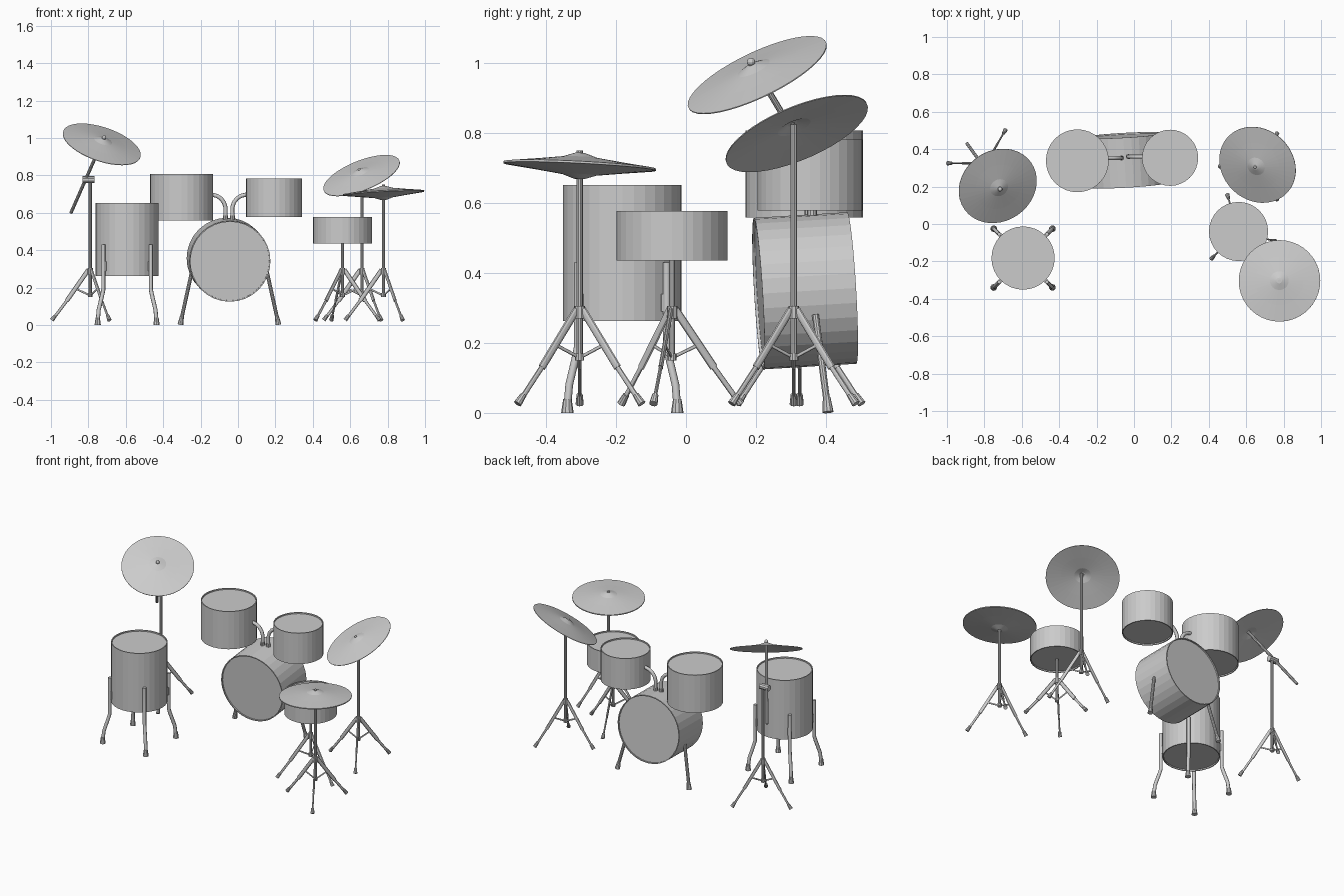
import bpy, bmesh, math
from mathutils import Vector, Matrix

if "Cube" in bpy.data.objects:
    bpy.data.objects.remove(bpy.data.objects["Cube"])

grey = bpy.data.materials.new("plain grey")
grey.use_nodes = True
grey.diffuse_color = (0.6, 0.6, 0.6, 1)
grey.node_tree.nodes["Principled BSDF"].inputs["Base Color"].default_value = (0.6, 0.6, 0.6, 1)


def finish(bm, name):
    bmesh.ops.recalc_face_normals(bm, faces=bm.faces)
    mesh = bpy.data.meshes.new(name)
    bm.to_mesh(mesh)
    bm.free()
    mesh.materials.append(grey)
    obj = bpy.data.objects.new(name, mesh)
    bpy.context.collection.objects.link(obj)
    return obj


def lathe(name, profile, base, axis=(0, 0, 1), sides=32):
    """Spin an (r, z) profile around an axis that starts at base."""
    bm = bmesh.new()
    verts = [bm.verts.new((r, 0, z)) for r, z in profile]
    edges = [bm.edges.new(pair) for pair in zip(verts, verts[1:])]
    bmesh.ops.spin(bm, geom=verts + edges, cent=(0, 0, 0), axis=(0, 0, 1),
                   angle=math.tau, steps=sides)
    bmesh.ops.remove_doubles(bm, verts=bm.verts, dist=0.0002)
    turn = Vector(axis).to_track_quat('Z', 'Y').to_matrix().to_4x4()
    bm.transform(Matrix.Translation(base) @ turn)
    return finish(bm, name)


def rod(name, a, b, r, r2=None, flat=1.0, sides=10):
    """Round or flattened bar from a to b."""
    a, b = Vector(a), Vector(b)
    d = b - a
    side = d.cross((0, 0, 1))
    side = side.normalized() if side.length > 1e-5 else Vector((1, 0, 0))
    up = side.cross(d).normalized()
    m = Matrix((side * flat, up, d.normalized())).transposed().to_4x4()
    bm = bmesh.new()
    bmesh.ops.create_cone(bm, cap_ends=True, segments=sides, radius1=r,
                          radius2=r if r2 is None else r2, depth=d.length)
    bm.transform(Matrix.Translation((a + b) / 2) @ m)
    return finish(bm, name)


def ball(name, centre, r):
    bm = bmesh.new()
    bmesh.ops.create_uvsphere(bm, u_segments=10, v_segments=6, radius=r)
    bm.transform(Matrix.Translation(centre))
    return finish(bm, name)


def tube(name, points, r):
    """Bent pipe through the given points."""
    curve = bpy.data.curves.new(name, 'CURVE')
    curve.dimensions = '3D'
    curve.bevel_depth = r
    curve.bevel_resolution = 2
    curve.use_fill_caps = True
    spline = curve.splines.new('POLY')
    spline.points.add(len(points) - 1)
    for p, co in zip(spline.points, points):
        p.co = (*co, 1)
    curve.materials.append(grey)
    obj = bpy.data.objects.new(name, curve)
    bpy.context.collection.objects.link(obj)
    return obj


def drum(name, base, r, h, axis=(0, 0, 1)):
    """Shell with both heads slightly sunk inside the rims."""
    rim, sunk = r - 0.006, 0.008
    lathe(name, [(0, sunk), (rim, sunk), (rim, 0), (r, 0), (r, h), (rim, h),
                 (rim, h - sunk), (0, h - sunk)], base, axis)


def cymbal(name, centre, normal, flip=1):
    """Thin shallow cone with a small bell."""
    top = [(0.218, 0), (0.13, 0.011), (0.05, 0.022), (0.015, 0.034), (0, 0.035)]
    under = [(r, z - 0.003) for r, z in reversed(top)]
    profile = [(r, z * flip) for r, z in top + under + top[:1]]
    obj = lathe(name, profile, centre, normal, 40)
    return obj


def tripod(name, x, y, top, angles):
    """Upright pole with three flat folding legs and braces."""
    rod(name + "_pole", (x, y, 0.15), (x, y, top), 0.009)
    rod(name + "_collar", (x, y, 0.27), (x, y, 0.305), 0.015)
    rod(name + "_brace_collar", (x, y, 0.15), (x, y, 0.17), 0.013)
    for i, deg in enumerate(angles):
        c, s = math.cos(math.radians(deg)), math.sin(math.radians(deg))

        def at(r, z):
            return (x + c * r, y + s * r, z)
        rod(f"{name}_leg_{i}", at(0.01, 0.295), at(0.125, 0.13), 0.012, flat=0.5)
        rod(f"{name}_leg_end_{i}", at(0.12, 0.137), at(0.195, 0.037), 0.008, flat=0.6)
        rod(f"{name}_foot_{i}", at(0.185, 0.052), at(0.205, 0.026), 0.009, 0.012)
        rod(f"{name}_brace_{i}", at(0.005, 0.16), at(0.08, 0.195), 0.005, flat=0.6)


# Floor tom with four bent legs
fx, fy = -0.593, -0.182
drum("floor_tom", (fx, fy, 0.262), 0.169, 0.39)
for i, (sx, sy) in enumerate([(1, 1), (1, -1), (-1, 1), (-1, -1)]):
    path = [(0.127, 0.43), (0.127, 0.19), (0.132, 0.165), (0.152, 0.08), (0.156, 0.03)]
    tube(f"floor_tom_leg_{i}", [(fx + sx * d, fy + sy * d, z) for d, z in path], 0.011)
    foot = (fx + sx * 0.157, fy + sy * 0.157)
    rod(f"floor_tom_foot_{i}", (*foot, 0), (*foot, 0.04), 0.018, 0.012)
    side = (fx + sx * 0.121, fy + sy * 0.121)
    rod(f"floor_tom_bracket_{i}", (*side, 0.29), (*side, 0.34), 0.012)

# Bass drum, leaning back a little, with two splayed spurs
drum("bass_drum", (-0.043, 0.207, 0.341), 0.217, 0.268, (-0.015, 0.267, 0.016))
for s, side in ((1, "left"), (-1, "right")):
    rod(f"bass_drum_spur_{side}", (-0.046 + s * 0.202, 0.37, 0.28),
        (-0.046 + s * 0.257, 0.403, 0.03), 0.01)
    rod(f"bass_drum_spur_foot_{side}", (-0.046 + s * 0.254, 0.402, 0.045),
        (-0.046 + s * 0.262, 0.406, 0.002), 0.011, 0.016)

# Rack toms on curved arms
drum("large_rack_tom", (-0.303, 0.338, 0.558), 0.168, 0.249)
drum("small_rack_tom", (0.193, 0.354, 0.578), 0.15, 0.204)
for name, x, s, y in (("large_tom_arm", -0.067, -1, 0.353), ("small_tom_arm", -0.03, 1, 0.36)):
    arm = [(0, 0.54), (0, 0.63), (0.008, 0.655), (0.025, 0.677), (0.045, 0.69), (0.085, 0.70)]
    tube(name, [(x + s * d, y, z) for d, z in arm], 0.011)
    rod(name + "_socket", (x, y, 0.55), (x, y, 0.585), 0.014)

# Snare drum on its stand
drum("snare_drum", (0.559, -0.04, 0.435), 0.158, 0.142)
tripod("snare_stand", 0.559, -0.04, 0.437, (225, 107, 345))

# Paired hi-hat cymbals
tripod("hihat_stand", 0.778, -0.304, 0.75, (180, 60, -60))
tilt = (-0.05, 0.05, 1)
cymbal("hihat_top_cymbal", (0.778, -0.304, 0.709), tilt)
cymbal("hihat_bottom_cymbal", (0.778, -0.304, 0.703), tilt, -1)

# Crash cymbal
tripod("crash_stand", 0.663, 0.308, 0.825, (180, 60, -60))
crash_normal = Vector((-0.346, -0.364, 0.865))
crash_centre = Vector((0.66, 0.316, 0.8))
cymbal("crash_cymbal", crash_centre, crash_normal)
ball("crash_nut", crash_centre + crash_normal * 0.036, 0.008)

# Ride cymbal on a boom arm
tripod("ride_stand", -0.79, 0.325, 0.785, (180, 60, -60))
ride_normal = Vector((0.293, -0.414, 0.862))
ride_centre = Vector((-0.728, 0.203, 0.967))
cymbal("ride_cymbal", ride_centre, ride_normal)
ride_tip = ride_centre + ride_normal * 0.042
rod("ride_boom", (-0.893, 0.43, 0.6), ride_tip, 0.009)
ball("ride_nut", ride_tip, 0.012)
rod("ride_boom_clamp", (-0.832, 0.32, 0.777), (-0.768, 0.32, 0.777), 0.019)
